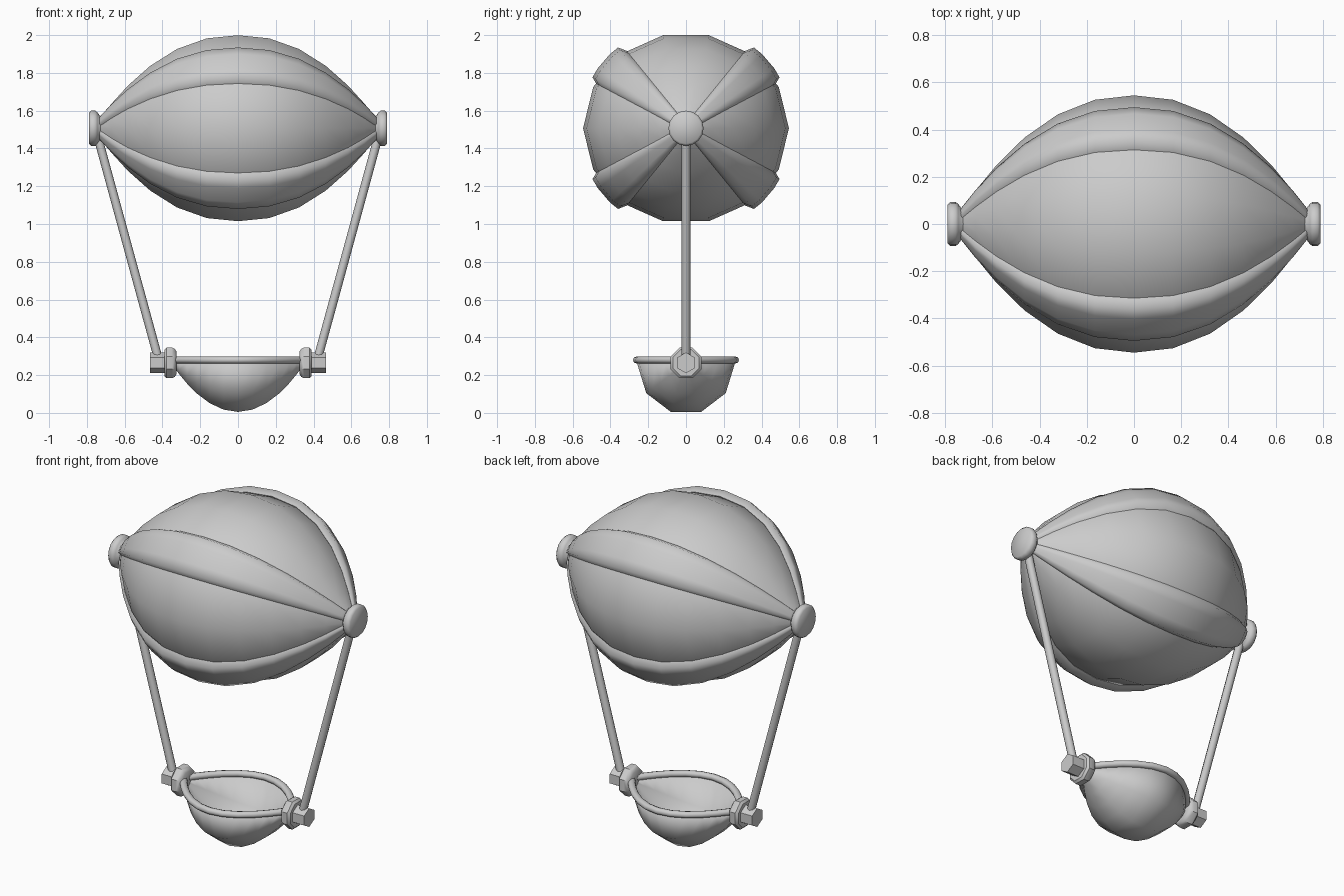
import bpy, bmesh, math
from mathutils import Vector

cube = bpy.data.objects.get("Cube")
if cube:
    bpy.data.objects.remove(cube, do_unlink=True)

grey = bpy.data.materials.new("plain grey")
grey.use_nodes = True
COLOUR = (0.6, 0.6, 0.6, 1)
grey.diffuse_color = COLOUR
grey.node_tree.nodes["Principled BSDF"].inputs["Base Color"].default_value = COLOUR

MID = 1.507      # height of the balloon axis
RIM = 0.265      # height of the basket axis


def loft(name, rings, closed=True, caps=True, angle=40):
    """Skin a list of equal-length rings of points."""
    bm = bmesh.new()
    loops = [[bm.verts.new(p) for p in ring] for ring in rings]
    n = len(loops[0])
    for a, b in zip(loops, loops[1:]):
        for i in range(n if closed else n - 1):
            j = (i + 1) % n
            bm.faces.new((a[i], a[j], b[j], b[i]))
    if caps:
        bm.faces.new(loops[0])
        bm.faces.new(loops[-1])
    bmesh.ops.recalc_face_normals(bm, faces=bm.faces)
    mesh = bpy.data.meshes.new(name)
    bm.to_mesh(mesh)
    bm.free()
    obj = bpy.data.objects.new(name, mesh)
    bpy.context.collection.objects.link(obj)
    mesh.materials.append(grey)
    bpy.ops.object.select_all(action="DESELECT")
    obj.select_set(True)
    bpy.context.view_layer.objects.active = obj
    bpy.ops.object.shade_smooth_by_angle(angle=math.radians(angle))
    return obj


def turned(name, side, profile, z, sides, turn=0.0, angle=40):
    """Solid turned about the x axis from (x, radius) pairs."""
    rings = []
    for x, r in profile:
        rings.append([(side * x, r * math.cos(turn + math.tau * i / sides),
                       z + r * math.sin(turn + math.tau * i / sides)) for i in range(sides)])
    return loft(name, rings, angle=angle)


def swell(x):
    """Balloon radius along its length, as a share of the middle."""
    return 1 - (abs(x) / 0.77) ** 2.2


stations = [0.745 * math.sin(math.pi / 2 * k / 7) for k in range(-7, 8)]

# Balloon envelope
loft("balloon", [[(x, 0.545 * swell(x) * math.cos(math.tau * i / 14),
                   MID + 0.505 * swell(x) * math.sin(math.tau * i / 14))
                  for i in range(14)] for x in stations])

# Four padded bands running from end to end
centre = Vector((0.40, 0.325))
across, out = Vector((-0.65, 0.76)), Vector((0.76, 0.65))
section = [(-0.12, -0.01), (-0.104, 0.036), (-0.05, 0.046), (0.05, 0.046),
           (0.104, 0.036), (0.12, -0.01), (0, -0.05)]
for sy, fore in ((1, "back"), (-1, "front")):
    for sz, level in ((1, "upper"), (-1, "lower")):
        rings = []
        for x in stations:
            s = swell(x)
            ring = []
            for w, t in section:
                p = centre * s + across * w * (0.12 + 0.88 * s) + out * t * s ** 0.4
                ring.append((x, sy * p.x, MID + sz * p.y))
            rings.append(ring)
        loft(f"{level}_{fore}_band", rings, angle=75)

# Basket shell: lower half of a ten-sided pod
ends = [0.345 * math.sin(math.pi / 2 * k / 7) for k in range(-7, 8)]


def taper(x):
    return 1 - (x / 0.355) ** 2


bowl = loft("basket", [[(x, 0.26 * taper(x) * math.cos(math.pi * i / 5),
                         RIM - 0.273 * taper(x) * math.sin(math.pi * i / 5))
                        for i in range(6)] for x in ends], closed=False, caps=False, angle=60)
shell = bowl.modifiers.new("thickness", "SOLIDIFY")
shell.thickness = 0.012
# Thicken toward the hollow side whichever way the open skin faces
lowest = min(bowl.data.polygons, key=lambda f: f.center.z)
shell.offset = -1 if lowest.normal.z < 0 else 1

# Rolled rim around the basket opening
path = [Vector((x, 0.26 * taper(x), 0.28)) for x in ends]
path += [Vector((-x, -0.26 * taper(x), 0.28)) for x in ends]
rings = []
for i, p in enumerate(path):
    along = (path[(i + 1) % len(path)] - path[i - 1]).normalized()
    outward = along.cross(Vector((0, 0, 1)))
    rings.append([p + outward * 0.021 * math.cos(math.tau * k / 8)
                  + Vector((0, 0, 0.019 * math.sin(math.tau * k / 8))) for k in range(8)])
loft("basket_rim", rings + rings[:1], caps=False, angle=60)

for side, word in ((1, "left"), (-1, "right")):
    # End cap of the balloon
    turned(f"{word}_cap", side, [(0.69, 0.055), (0.73, 0.065), (0.745, 0.085), (0.755, 0.093),
                                 (0.778, 0.093), (0.79, 0.082)], MID, 16, angle=50)
    # Round collar and six-sided peg on the basket
    turned(f"{word}_collar", side, [(0.325, 0.065), (0.335, 0.08), (0.35, 0.088),
                                    (0.378, 0.088), (0.39, 0.075)], RIM, 8, math.pi / 8)
    turned(f"{word}_peg", side, [(0.33, 0.055), (0.465, 0.055)], RIM, 6, math.pi / 2)
    # Strut from cap to peg
    top, foot = Vector((side * 0.755, 0, MID)), Vector((side * 0.416, 0, RIM))
    normal = (top - foot).normalized().cross(Vector((0, 1, 0)))
    loft(f"{word}_strut", [[p + normal * 0.023 * math.cos(math.tau * k / 8)
                            + Vector((0, 0.023 * math.sin(math.tau * k / 8), 0))
                            for k in range(8)] for p in (foot, top)], angle=60)
